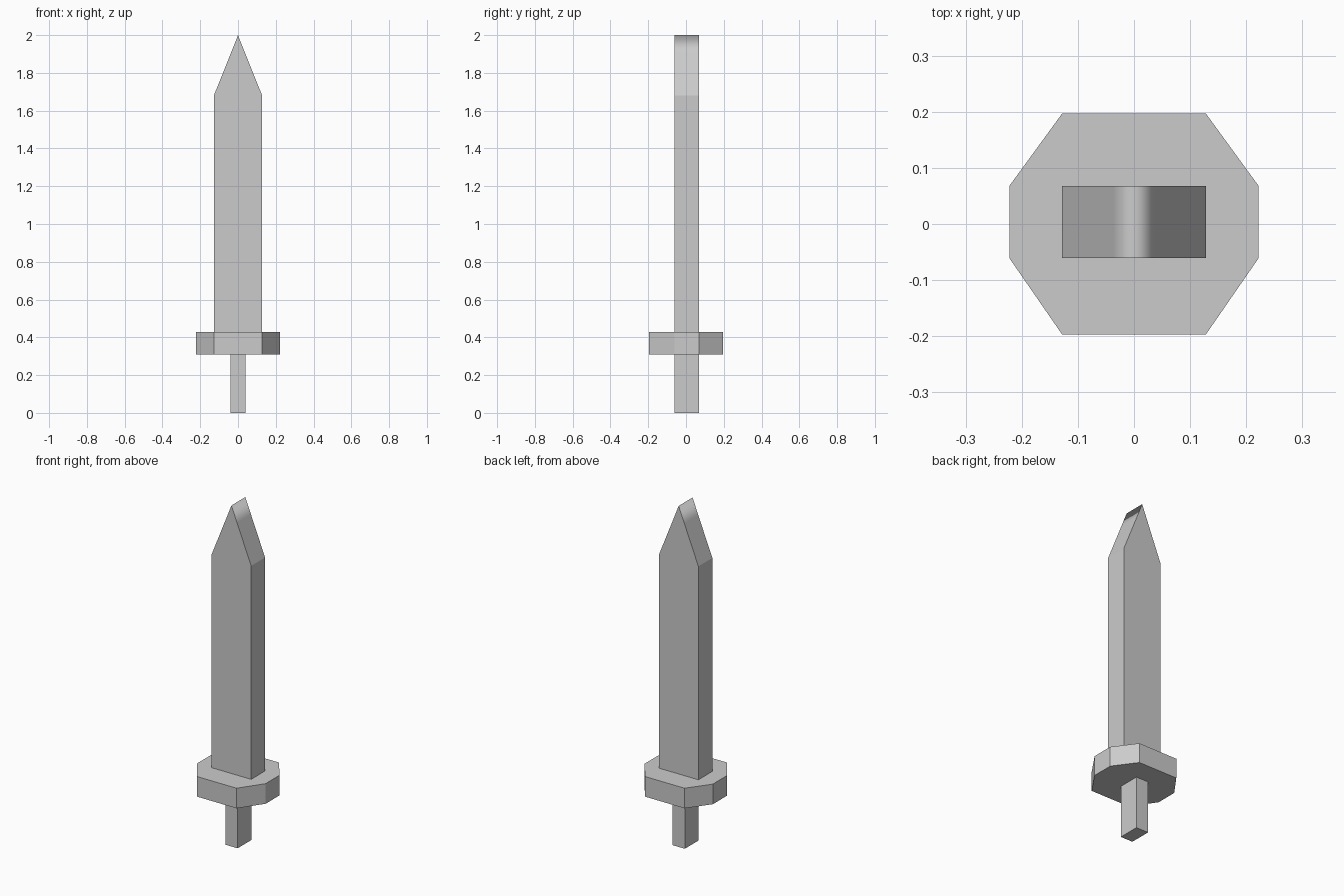
import bpy
import bmesh
from mathutils import Vector

if "Cube" in bpy.data.objects:
    bpy.data.objects.remove(bpy.data.objects["Cube"])

Y0, Y1 = -0.061, 0.068   # shared thickness of blade and handle


def prism(name, profile, offset, smooth_sides=()):
    """Extrude a closed planar profile; listed sides are shaded smooth."""
    bm = bmesh.new()
    offset = Vector(offset)
    a = [bm.verts.new(p) for p in profile]
    b = [bm.verts.new(Vector(p) + offset) for p in profile]
    bm.faces.new(a)
    bm.faces.new(b[::-1])
    n = len(a)
    for i in range(n):
        j = (i + 1) % n
        side = bm.faces.new((a[j], a[i], b[i], b[j]))
        side.smooth = i in smooth_sides
    bmesh.ops.recalc_face_normals(bm, faces=bm.faces)
    mesh = bpy.data.meshes.new(name)
    bm.to_mesh(mesh)
    bm.free()
    obj = bpy.data.objects.new(name, mesh)
    bpy.context.collection.objects.link(obj)
    return obj


# Blade: pointed outline, softly shaded only along the tip ridge
right = [(0.128, 0.42), (0.128, 1.68), (0.037, 1.907)]
outline = right + [(0, 2.0)] + [(-x, z) for x, z in reversed(right)]
prism("blade", [(x, Y0, z) for x, z in outline], (0, Y1 - Y0, 0), smooth_sides=(2, 3))

# Guard: irregular octagonal plate
octagon = [(0.128, -0.197), (0.222, Y0), (0.222, Y1), (0.128, 0.197)]
octagon += [(-x, y) for x, y in reversed(octagon)]
prism("guard", [(x, y, 0.31) for x, y in octagon], (0, 0, 0.118))

# Handle: plain rectangular bar
bar = [(-0.04, Y0), (0.04, Y0), (0.04, Y1), (-0.04, Y1)]
prism("handle", [(x, y, 0) for x, y in bar], (0, 0, 0.32))
